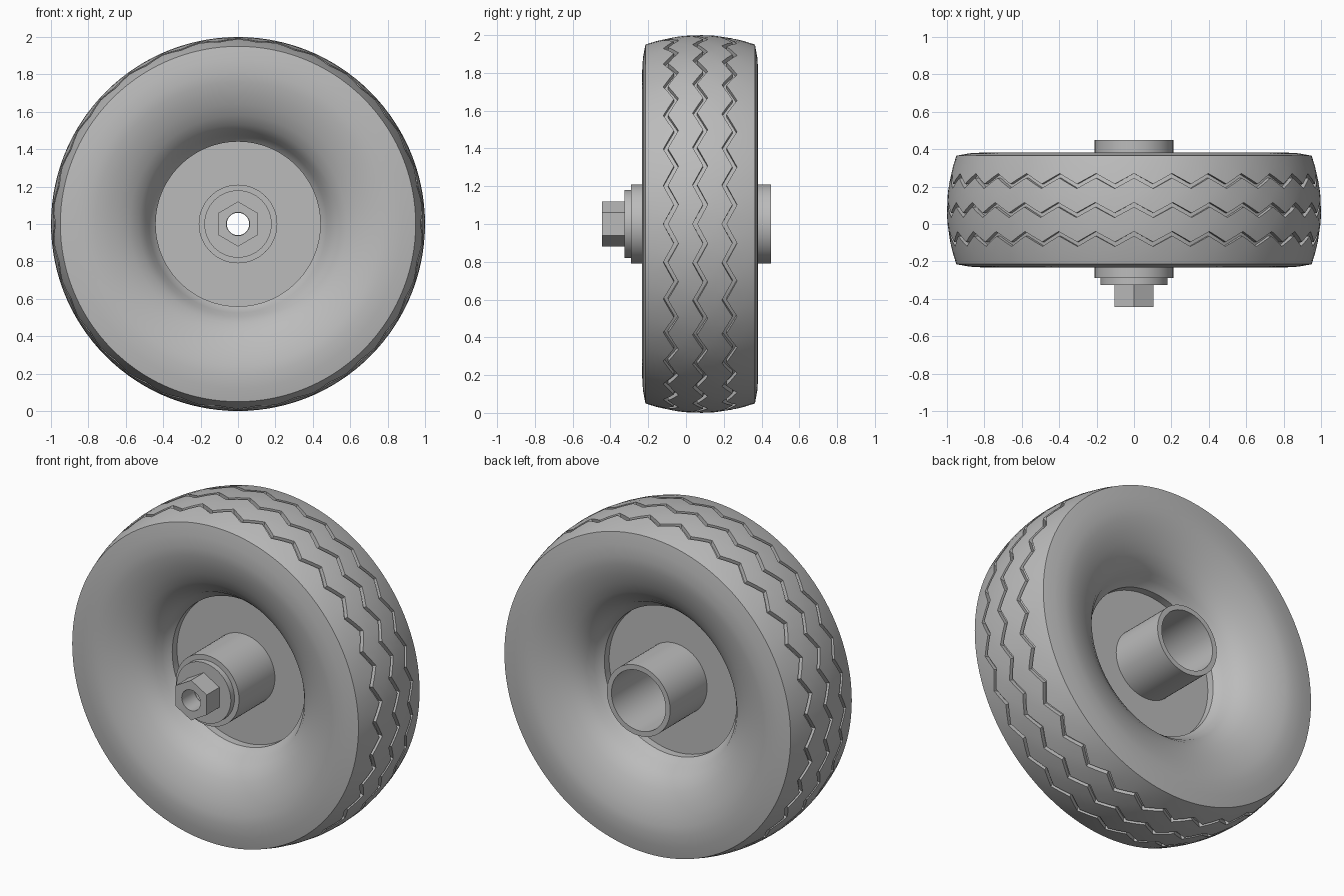
import bpy, bmesh, math

old = bpy.data.objects.get("Cube")
if old:
    bpy.data.objects.remove(old, do_unlink=True)

# One plain grey for every part
grey = bpy.data.materials.new("plain grey")
grey.use_nodes = True
grey.diffuse_color = (0.5, 0.5, 0.5, 1)
grey.node_tree.nodes["Principled BSDF"].inputs["Base Color"].default_value = (0.5, 0.5, 0.5, 1)

MID = 0.075      # middle plane of the tyre
HALF = 0.29      # half width of the tread


def crown(y):
    """Tread radius at a position across the tyre."""
    return 1 - 0.05 * ((y - MID) / HALF) ** 2


def lathe(name, profile, segments, smooth=True):
    """Revolve a closed profile of (radius, y, zigzag swing) about the axle."""
    bm = bmesh.new()
    rings = []
    for r, y, swing in profile:
        ring = []
        for i in range(segments):
            a = 2 * math.pi * i / segments
            dy = swing * (abs(i % 4 - 2) - 1)
            rad = r + crown(y + dy) - crown(y)
            ring.append(bm.verts.new((rad * math.sin(a), y + dy, 1 + rad * math.cos(a))))
        rings.append(ring)
    for k, ring in enumerate(rings):
        nxt = rings[(k + 1) % len(rings)]
        for i in range(segments):
            j = (i + 1) % segments
            bm.faces.new((ring[i], ring[j], nxt[j], nxt[i]))
    bmesh.ops.recalc_face_normals(bm, faces=bm.faces)
    mesh = bpy.data.meshes.new(name)
    bm.to_mesh(mesh)
    bm.free()
    mesh.materials.append(grey)
    obj = bpy.data.objects.new(name, mesh)
    bpy.context.collection.objects.link(obj)
    if smooth:
        bpy.ops.object.select_all(action="DESELECT")
        obj.select_set(True)
        bpy.context.view_layer.objects.active = obj
        bpy.ops.object.shade_smooth_by_angle(angle=math.radians(30))
    return obj


def tube(name, inner, outer, front, back, segments=64):
    return lathe(name, [(inner, front, 0), (outer, front, 0),
                        (outer, back, 0), (inner, back, 0)], segments)


# Tyre side: (radius, distance from the middle plane), from lip to tread edge
side = [(0.44, 0.07), (0.455, 0.085), (0.475, 0.115), (0.495, 0.155),
        (0.53, 0.198), (0.58, 0.235), (0.64, 0.265), (0.7, 0.287),
        (0.76, 0.302), (0.81, 0.307), (0.88, 0.303), (0.95, HALF)]
tyre = [(r, MID - d, 0) for r, d in side]

# Tread: three zigzag grooves with plain bands between them
WIDTH, DEPTH, SWING = 0.012, 0.025, 0.028
for centre in (MID - 0.155, MID, MID + 0.155):
    tyre.append((crown(centre - 0.0775), centre - 0.0775, 0))
    for edge, drop in ((-WIDTH, 0), (-WIDTH, DEPTH), (WIDTH, DEPTH), (WIDTH, 0)):
        y = centre + edge
        tyre.append((crown(y) - drop, y, SWING))
tyre.append((crown(MID + 0.2325), MID + 0.2325, 0))
tyre += [(r, MID + d, 0) for r, d in reversed(side)]
lathe("tyre", tyre, 120)

# Web disc and hollow hub
tube("web_disc", 0.2, 0.45, 0.05, 0.1, 120)
tube("hub_tube", 0.18, 0.21, -0.29, 0.45)

# End washer and hexagonal nut with a through hole
tube("washer", 0.06, 0.18, -0.325, -0.27)
nut = tube("hex_nut", 0.06, 0.12, -0.445, -0.32, 6)

# Turn the nut's six-sided bore into a round one
bpy.data.objects.remove(nut, do_unlink=True)


def hex_radius(a):
    step = math.pi / 3
    return 0.12 * math.cos(step / 2) / math.cos(a % step - step / 2)


bm = bmesh.new()
SEG = 48
loops = []
for y, outer in ((-0.445, False), (-0.445, True), (-0.32, True), (-0.32, False)):
    ring = []
    for i in range(SEG):
        a = 2 * math.pi * i / SEG
        rad = hex_radius(a) if outer else 0.062
        ring.append(bm.verts.new((rad * math.sin(a), y, 1 + rad * math.cos(a))))
    loops.append(ring)
for k in range(4):
    p, q = loops[k], loops[(k + 1) % 4]
    for i in range(SEG):
        j = (i + 1) % SEG
        bm.faces.new((p[i], p[j], q[j], q[i]))
bmesh.ops.recalc_face_normals(bm, faces=bm.faces)
mesh = bpy.data.meshes.new("hex_nut")
bm.to_mesh(mesh)
bm.free()
mesh.materials.append(grey)
nut = bpy.data.objects.new("hex_nut", mesh)
bpy.context.collection.objects.link(nut)
bpy.ops.object.select_all(action="DESELECT")
nut.select_set(True)
bpy.context.view_layer.objects.active = nut
bpy.ops.object.shade_smooth_by_angle(angle=math.radians(30))
